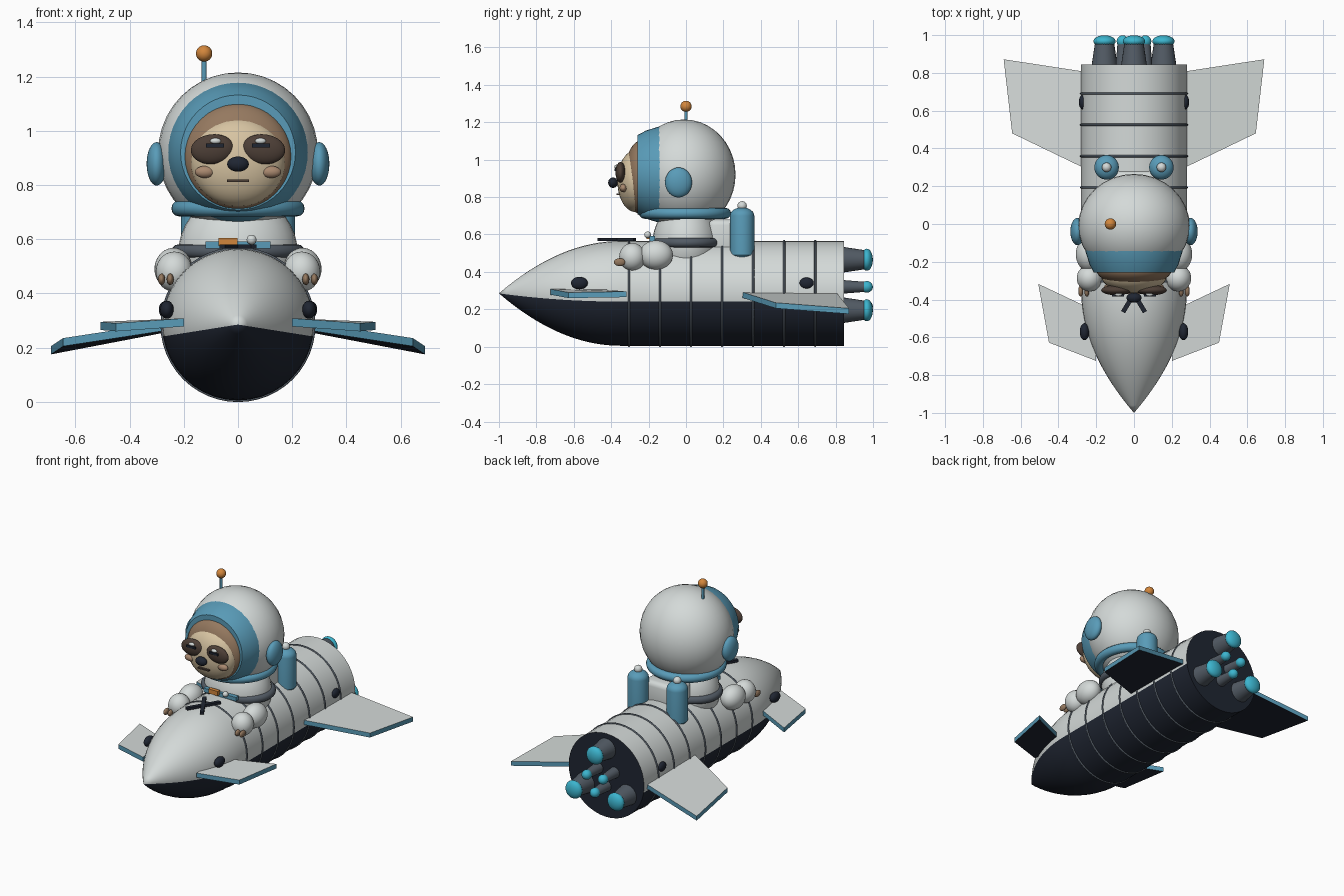
import bpy, bmesh, math
from mathutils import Matrix, Vector

cube = bpy.data.objects.get("Cube")
if cube:
    bpy.data.objects.remove(cube, do_unlink=True)


def material(name, *rgb):
    m = bpy.data.materials.new(name)
    m.use_nodes = True
    m.diffuse_color = (*rgb, 1)
    m.node_tree.nodes["Principled BSDF"].inputs["Base Color"].default_value = (*rgb, 1)
    return m


WHITE = material("suit white", .66, .70, .69)
NAVY = material("navy", .014, .019, .032)
BLUE = material("steel blue", .10, .33, .48)
CYAN = material("flame cyan", .045, .46, .62)
GREY = material("gunmetal", .085, .105, .13)
BROWN = material("fur brown", .30, .19, .115)
TAN = material("face tan", .68, .55, .36)
DARK = material("eye patch brown", .075, .05, .038)
ORANGE = material("orange", .65, .24, .045)
BLUSH = material("cheek brown", .40, .25, .16)


def finish(bm, name, mats, smooth=True):
    bmesh.ops.recalc_face_normals(bm, faces=bm.faces)
    mesh = bpy.data.meshes.new(name)
    bm.to_mesh(mesh)
    bm.free()
    ob = bpy.data.objects.new(name, mesh)
    bpy.context.collection.objects.link(ob)
    for m in mats:
        mesh.materials.append(m)
    if smooth:
        bpy.ops.object.select_all(action='DESELECT')
        ob.select_set(True)
        bpy.context.view_layer.objects.active = ob
        bpy.ops.object.shade_smooth_by_angle(angle=math.radians(35))
    return ob


def ball(name, at, radii, mat, roll=0):
    bm = bmesh.new()
    bmesh.ops.create_uvsphere(bm, u_segments=32, v_segments=20, radius=1)
    bm.transform(Matrix.Translation(at) @ Matrix.Rotation(roll, 4, 'Y') @ Matrix.Diagonal((*radii, 1)))
    return finish(bm, name, [mat])


def box(name, at, size, mat, turn=0, bevel=0):
    bm = bmesh.new()
    bmesh.ops.create_cube(bm, size=1)
    bm.transform(Matrix.Diagonal((*size, 1)))
    if bevel:
        bmesh.ops.bevel(bm, geom=bm.edges[:], offset=bevel, segments=3, affect='EDGES', profile=.5)
    bm.transform(Matrix.Translation(at) @ Matrix.Rotation(turn, 4, 'Z'))
    return finish(bm, name, [mat], bool(bevel))


def lathe(name, at, profile, mats, axis='Y', segs=40):
    """Spin (radius, height) points around the Y or Z axis."""
    bm = bmesh.new()
    up = Vector((0, 1, 0)) if axis == 'Y' else Vector((0, 0, 1))
    verts = [bm.verts.new(Vector((r, 0, 0)) + up * h) for r, h in profile]
    edges = [bm.edges.new(p) for p in zip(verts, verts[1:])]
    bmesh.ops.spin(bm, geom=verts + edges, cent=(0, 0, 0), axis=up,
                   angle=math.tau, steps=segs, use_duplicate=False)
    bmesh.ops.remove_doubles(bm, verts=bm.verts, dist=1e-5)
    bm.transform(Matrix.Translation(at))
    return finish(bm, name, mats)


def ring(name, at, major, minor, mat, axis='Z', squash=(1, 1)):
    """Torus built by spinning a small circle."""
    pts = [(major + minor * math.cos(i * math.tau / 12), minor * math.sin(i * math.tau / 12))
           for i in range(13)]
    ob = lathe(name, (0, 0, 0), pts, [mat], axis, 48)
    ob.data.transform(Matrix.Translation(at) @ Matrix.Diagonal((squash[0], squash[1], 1, 1)))
    return ob


def fin(name, corners, side, thick=.03):
    """Flat slab: white top, blue rim, navy underside."""
    bm = bmesh.new()
    top = [bm.verts.new((side * x, y, z)) for x, y, z in corners]
    low = [bm.verts.new((side * x, y, z - thick)) for x, y, z in corners]
    bm.faces.new(top).material_index = 0
    bm.faces.new(low[::-1]).material_index = 2
    for i in range(len(top)):
        j = (i + 1) % len(top)
        bm.faces.new((top[i], low[i], low[j], top[j])).material_index = 1
    return finish(bm, name, [WHITE, BLUE, NAVY], False)


# Hull: ogive nose, straight body, navy belly and tail
AXIS, R = .285, .28
nose = [(R * (1 - (1 - i / 16) ** 2), -1 + .65 * i / 16) for i in range(17)]
hull = lathe("hull", (0, 0, AXIS), nose + [(R, .845), (0, .845)], [WHITE, NAVY])
for f in hull.data.polygons:
    above = f.center.z - AXIS > -math.tan(math.radians(9)) * abs(f.center.x)
    f.material_index = 0 if above and f.normal.y < .9 else 1
for i in range(7):
    ring(f"hull_seam_{i + 1}", (0, -.305 + .166 * i, AXIS), R, .006, GREY, 'Y')

# Thrusters: three large, three small between them
for i in range(3):
    for label, dist, r, start in (("large", .18, .07, 90), ("small", .07, .037, 30)):
        a = math.radians(start + 120 * i)
        at = (dist * math.cos(a), 0, AXIS + dist * math.sin(a))
        lathe(f"{label}_thruster_{i + 1}", at, [(0, .83), (r, .83), (r * .72, .96), (0, .96)], [GREY], segs=24)
        ball(f"{label}_flame_{i + 1}", (at[0], .967, at[2]), (r * .84, .032, r * .84), CYAN)

# Face coverings and head
ball("helmet", (0, -.01, .92), (.295, .275, .295), WHITE)
lathe("visor_rim", (0, 0, .92), [(0, -.1), (.262, -.1), (.257, -.145), (.235, -.215), (.212, -.258), (0, -.258)], [BLUE], segs=48)
ball("fur_head", (0, -.24, .905), (.2, .09, .197), BROWN)
ball("face", (0, -.27, .885), (.175, .097, .165), TAN)
ball("nose", (0, -.39, .877), (.04, .026, .028), NAVY)
box("mouth", (0, -.361, .815), (.08, .02, .009), DARK)
lathe("antenna_stem", (-.125, 0, 0), [(0, 1.15), (.009, 1.15), (.009, 1.28), (0, 1.28)], [BLUE], 'Z', 16)
ball("antenna_tip", (-.125, 0, 1.285), (.03, .03, .03), ORANGE)

# Body and collar
ball("torso", (0, 0, .55), (.22, .18, .22), WHITE)
ring("collar", (0, -.005, .713), .217, .029, BLUE)
ring("cockpit_ring", (0, .005, .556), .22, .025, GREY, squash=(1, .78))
box("backpack", (0, .2, .59), (.26, .16, .18), WHITE, bevel=.03)

# Chest panel and crossed control bars
box("chest_panel", (0, -.18, .578), (.24, .03, .026), BLUE)
box("chest_display", (-.037, -.2, .59), (.07, .025, .03), ORANGE)
ball("chest_knob", (.05, -.205, .598), (.018, .018, .018), WHITE)
for n, turn in (("left", 31), ("right", -31)):
    box(f"{n}_control_bar", (0, -.37, .573), (.024, .225, .016), NAVY, math.radians(turn))

# Mirrored parts
for side, n in ((1, "left"), (-1, "right")):
    fin(f"{n}_rear_wing", [(.22, .275, .3), (.645, .48, .235), (.69, .872, .205), (.22, .8, .295)], side)
    fin(f"{n}_front_fin", [(.2, -.725, .308), (.45, -.628, .29), (.507, -.317, .295), (.2, -.462, .308)], side)
    ball(f"{n}_front_porthole", (side * .262, -.57, .34), (.025, .045, .033), NAVY)
    ball(f"{n}_rear_porthole", (side * .272, .645, .34), (.02, .038, .03), NAVY)
    ball(f"{n}_ear_disc", (side * .3, -.04, .878), (.037, .072, .08), BLUE)

    ball(f"{n}_eye_patch", (side * .094, -.35, .932), (.08, .027, .055), DARK, side * .1)
    ball(f"{n}_eye_glint", (side * .083, -.371, .962), (.02, .012, .011), WHITE)
    box(f"{n}_eyelid", (side * .085, -.374, .946), (.065, .018, .014), NAVY)
    ball(f"{n}_cheek", (side * .122, -.335, .848), (.037, .02, .022), BLUSH)

    ball(f"{n}_arm", (side * .238, -.16, .49), (.07, .09, .078), WHITE)
    ball(f"{n}_hand", (side * .235, -.287, .48), (.068, .07, .074), WHITE)
    for k, x in enumerate((.25, .282)):
        ball(f"{n}_claw_{k + 1}", (side * x, -.355, .452), (.013, .03, .021), BROWN)

    dome = [(.065 * math.cos(t * math.pi / 12), .7 + .045 * math.sin(t * math.pi / 12)) for t in range(6)]
    lathe(f"{n}_tank", (side * .145, .3, 0), [(0, .478), (.055, .478), (.065, .49)] + dome + [(0, .745)], [BLUE], 'Z', 32)
    ball(f"{n}_tank_valve", (side * .145, .3, .753), (.025, .025, .025), WHITE)
